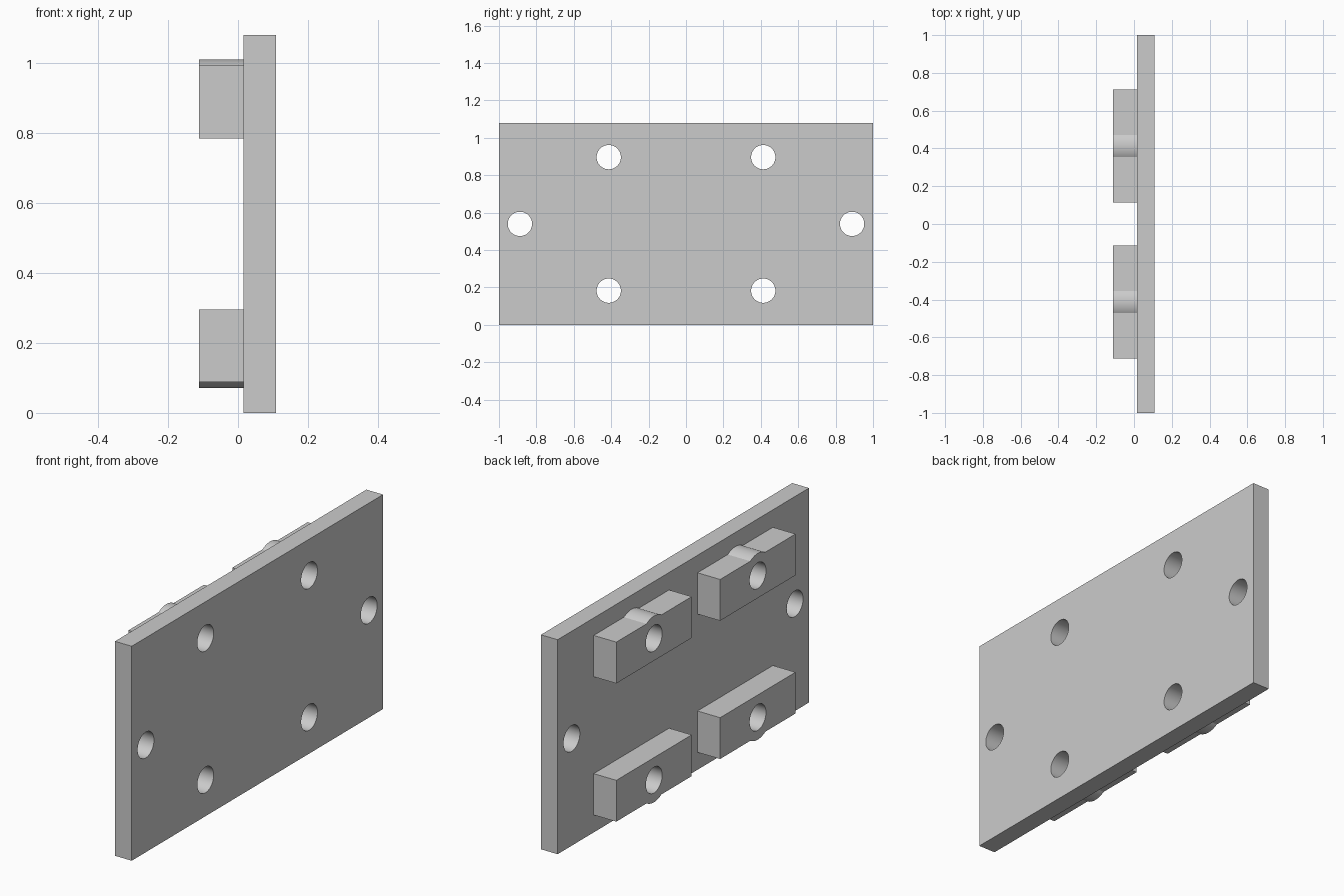
import bpy, bmesh, math

if "Cube" in bpy.data.objects:
    bpy.data.objects.remove(bpy.data.objects["Cube"], do_unlink=True)

grey = bpy.data.materials.new("light_grey")
grey.use_nodes = True
grey.diffuse_color = (0.6, 0.6, 0.6, 1)
grey.node_tree.nodes["Principled BSDF"].inputs["Base Color"].default_value = (0.6, 0.6, 0.6, 1)

HEIGHT = 1.08
MID = HEIGHT / 2
BACK, FACE, FRONT = -0.111, 0.015, 0.108    # x of block ends, plate inner and outer faces
HOLE_R, BOSS_R = 0.065, 0.112
HOLE_Y, HOLE_DZ = 0.413, 0.357
END_HOLE_Y = 0.888
BLOCK_HALF, BLOCK_IN, BLOCK_OUT = 0.3, 0.113, 0.095


def extrude_profile(name, points, x0, x1):
    """Solid from a (y, z) outline, extruded along x."""
    bm = bmesh.new()
    face = bm.faces.new([bm.verts.new((x0, y, z)) for y, z in points])
    grown = bmesh.ops.extrude_face_region(bm, geom=[face])["geom"]
    for v in grown:
        if isinstance(v, bmesh.types.BMVert):
            v.co.x = x1
    bmesh.ops.recalc_face_normals(bm, faces=bm.faces)
    mesh = bpy.data.meshes.new(name)
    bm.to_mesh(mesh)
    bm.free()
    mesh.materials.append(grey)
    obj = bpy.data.objects.new(name, mesh)
    bpy.context.collection.objects.link(obj)
    return obj


def circle(y, z, r, n=48):
    return [(y + r * math.cos(i * math.tau / n), z + r * math.sin(i * math.tau / n))
            for i in range(n)]


def drill(obj, centres):
    """Cut round holes along x, then smooth the curved walls."""
    bpy.ops.object.select_all(action="DESELECT")
    bpy.context.view_layer.objects.active = obj
    obj.select_set(True)
    for y, z in centres:
        cutter = extrude_profile("hole_cutter", circle(y, z, HOLE_R), -0.3, 0.3)
        cutter.hide_render = True
        mod = obj.modifiers.new("hole", "BOOLEAN")
        mod.operation = "DIFFERENCE"
        mod.solver = "EXACT"
        mod.object = cutter
        bpy.ops.object.modifier_apply(modifier=mod.name)
        bpy.data.objects.remove(cutter, do_unlink=True)
    bpy.ops.object.shade_smooth_by_angle(angle=math.radians(25))


# Mounting plate with four block holes and two end holes
corners = [(sy * HOLE_Y, MID + sz * HOLE_DZ) for sy in (-1, 1) for sz in (-1, 1)]
plate = extrude_profile("plate", [(-1, 0), (1, 0), (1, HEIGHT), (-1, HEIGHT)], FACE, FRONT)
drill(plate, corners + [(-END_HOLE_Y, MID), (END_HOLE_Y, MID)])

# Blocks with a rounded boss breaking through the outer edge
arc_start = math.asin(BLOCK_OUT / BOSS_R)
STEPS = 16
for y, z in corners:
    s = 1 if z > MID else -1
    outline = [(y - BLOCK_HALF, z - s * BLOCK_IN), (y + BLOCK_HALF, z - s * BLOCK_IN),
               (y + BLOCK_HALF, z + s * BLOCK_OUT)]
    for i in range(STEPS + 1):
        a = arc_start + (math.pi - 2 * arc_start) * i / STEPS
        outline.append((y + BOSS_R * math.cos(a), z + s * BOSS_R * math.sin(a)))
    outline.append((y - BLOCK_HALF, z + s * BLOCK_OUT))
    name = ("upper" if s > 0 else "lower") + ("_back" if y > 0 else "_front") + "_block"
    drill(extrude_profile(name, outline, BACK, FACE), [(y, z)])
